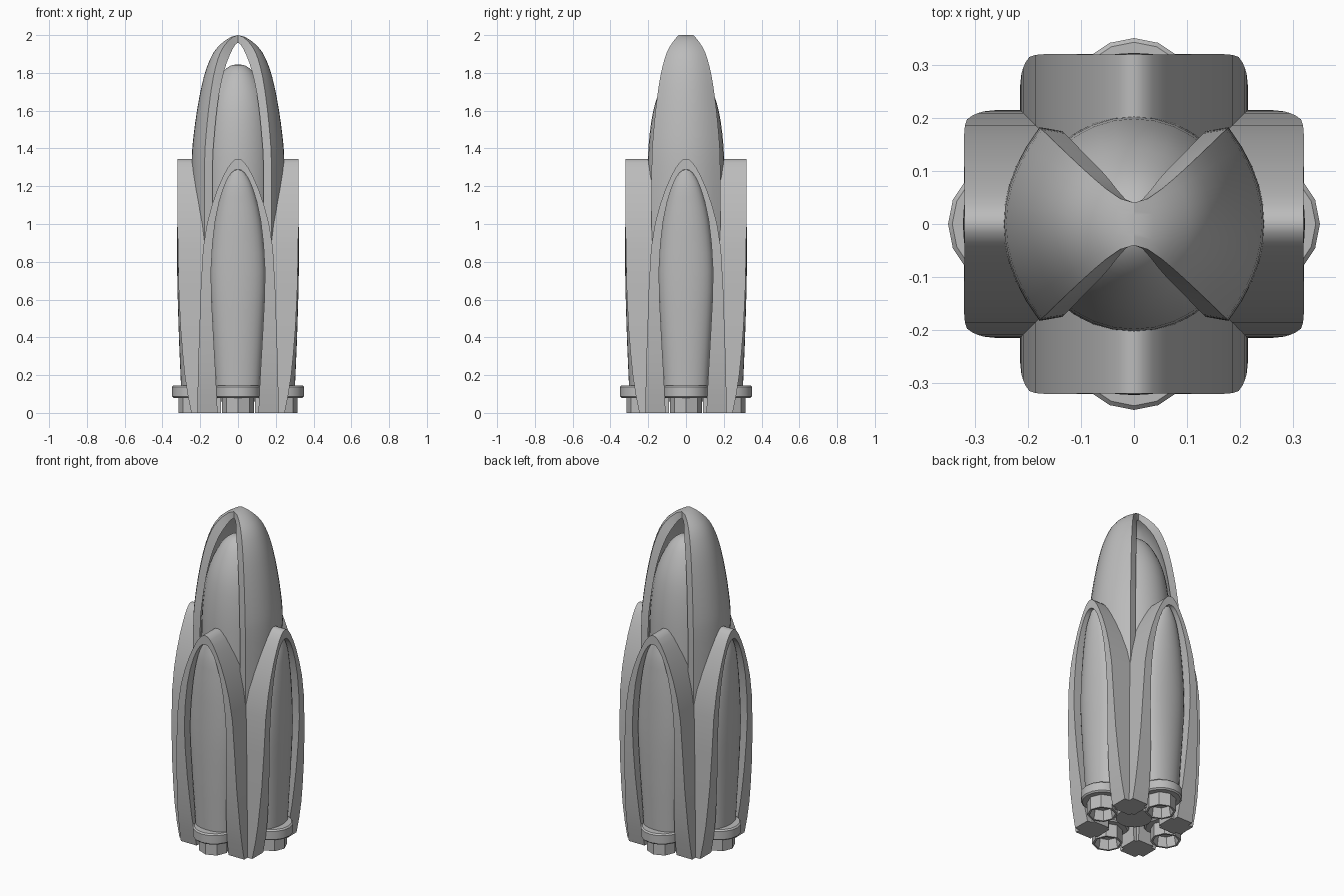
import bpy
import bmesh
import math
from mathutils import Matrix, Vector

if "Cube" in bpy.data.objects:
    bpy.data.objects.remove(bpy.data.objects["Cube"], do_unlink=True)

grey = bpy.data.materials.new("hull_grey")
grey.use_nodes = True
grey.diffuse_color = (0.5, 0.5, 0.5, 1)
grey.node_tree.nodes["Principled BSDF"].inputs["Base Color"].default_value = (0.5, 0.5, 0.5, 1)


def smooth_path(points, steps):
    """Catmull-Rom curve through the points."""
    pts = [Vector(p) for p in points]
    ext = [2 * pts[0] - pts[1]] + pts + [2 * pts[-1] - pts[-2]]
    out = []
    for a, b, c, d in zip(ext, ext[1:], ext[2:], ext[3:]):
        for i in range(steps):
            t = i / steps
            out.append(0.5 * (2 * b + (c - a) * t + (2 * a - 5 * b + 4 * c - d) * t * t
                              + (3 * b - a - 3 * c + d) * t ** 3))
    return out + [pts[-1]]


def arch(half, steps):
    """Mirror a half profile, listed from foot to apex, into a full arch."""
    return smooth_path(half + [(-x, z) for x, z in reversed(half[:-1])], steps)


def lookup(table, z):
    """Linear interpolation in a table of (z, value)."""
    for (z0, v0), (z1, v1) in zip(table, table[1:]):
        if z <= z1:
            return v0 + (v1 - v0) * max(0, (z - z0) / (z1 - z0))
    return table[-1][1]


def loft(name, rings, angle=0, sharp=30):
    """Skin closed rings of equal length and cap both ends."""
    bm = bmesh.new()
    rows = [[bm.verts.new(p) for p in ring] for ring in rings]
    n = len(rows[0])
    for low, high in zip(rows, rows[1:]):
        for i in range(n):
            j = (i + 1) % n
            bm.faces.new((low[i], low[j], high[j], high[i]))
    bm.faces.new(rows[0])
    bm.faces.new(rows[-1])
    bmesh.ops.remove_doubles(bm, verts=bm.verts, dist=0.0001)
    bmesh.ops.recalc_face_normals(bm, faces=bm.faces)
    bm.transform(Matrix.Rotation(angle, 4, "Z"))
    mesh = bpy.data.meshes.new(name)
    bm.to_mesh(mesh)
    bm.free()
    mesh.materials.append(grey)
    obj = bpy.data.objects.new(name, mesh)
    bpy.context.collection.objects.link(obj)
    bpy.ops.object.select_all(action="DESELECT")
    obj.select_set(True)
    bpy.context.view_layer.objects.active = obj
    bpy.ops.object.shade_smooth_by_angle(angle=math.radians(sharp))
    return obj


def lathe(name, profile, sides, y=0, angle=0, sharp=30):
    rings = [[(r * math.sin(math.tau * i / sides), y + r * math.cos(math.tau * i / sides), z)
              for i in range(sides)] for r, z in profile]
    return loft(name, rings, angle, sharp)


# Central bullet-shaped core
core = [(0.1, 0.06), (0.17, 0.3), (0.2, 0.8), (0.204, 1.25), (0.192, 1.48),
        (0.16, 1.65), (0.1, 1.78), (0.045, 1.835), (0.002, 1.845)]
lathe("core", smooth_path(core, 3), 32)

# Arched outer shell over the core, open at front and back
outer = arch([(0.235, 0.4), (0.245, 0.9), (0.246, 1.3), (0.235, 1.47), (0.205, 1.67),
              (0.165, 1.83), (0.105, 1.94), (0, 2)], 3)
inner = arch([(0.2, 0.4), (0.205, 0.9), (0.207, 1.3), (0.195, 1.45), (0.165, 1.64),
              (0.125, 1.78), (0.07, 1.89), (0, 1.96)], 3)
spread = [i / 5 - 1 for i in range(11)]
shell_rings = []
for o, i in zip(outer, inner):
    edge = math.hypot(0.72 * o.x, 0.04)
    ring = [(o.x * (1 - 0.28 * t * t), edge * t, o.y) for t in spread]
    ring += [(i.x * (1 - 0.35 * t * t), edge * 0.96 * t, i.y) for t in reversed(spread)]
    shell_rings.append(ring)
loft("outer_shell", shell_rings)

# Shared outlines of the four side pods
fairing_out = arch([(0.215, 0), (0.212, 0.2), (0.204, 0.45), (0.185, 0.87), (0.138, 1.1),
                    (0.08, 1.25), (0.035, 1.325), (0, 1.345)], 2)
opening = [(0.108, 0), (0.118, 0.2), (0.132, 0.45), (0.143, 0.75), (0.12, 1.02),
           (0.077, 1.19), (0.035, 1.27), (0, 1.29)]
fairing_in = arch(opening, 2)
face_depth = [(0, 0.247), (0.15, 0.277), (0.4, 0.302), (0.7, 0.316), (1, 0.32), (1.35, 0.319)]
body_depth = [(0.1, 0.3), (0.4, 0.313), (0.7, 0.322), (1, 0.322), (1.2, 0.315), (1.29, 0.3)]

for k, side in enumerate(("back", "right", "front", "left")):
    turn = k * math.pi / 2
    # Arched fairing with two legs
    rings = [[(o.x, 0.09, o.y), (o.x, lookup(face_depth, o.y), o.y),
              (i.x, lookup(face_depth, i.y), i.y), (i.x, 0.09, i.y)]
             for o, i in zip(fairing_out, fairing_in)]
    loft(side + "_fairing", rings, turn)

    # Rounded booster filling the arch
    rings = []
    for p in smooth_path([(0.114, 0.12)] + opening[1:], 3):
        w, front = p.x + 0.001, lookup(body_depth, p.y)
        bulge = min(0.075, 0.6 * w)
        ring = [(w * math.cos(a), front - bulge + bulge * math.sin(a), p.y)
                for a in (math.pi * i / 14 for i in range(15))]
        rings.append(ring + [(-w, 0.14, p.y), (w, 0.14, p.y)])
    loft(side + "_booster", rings, turn, 40)

    # Engine collar and hollow nozzle
    lathe(side + "_collar", [(0.112, 0.08), (0.12, 0.088), (0.12, 0.138), (0.112, 0.146)],
          16, 0.23, turn)
    lathe(side + "_nozzle", [(0.085, 0.09), (0.085, 0), (0.073, 0), (0.062, 0.06)],
          8, 0.23, turn, 20)
